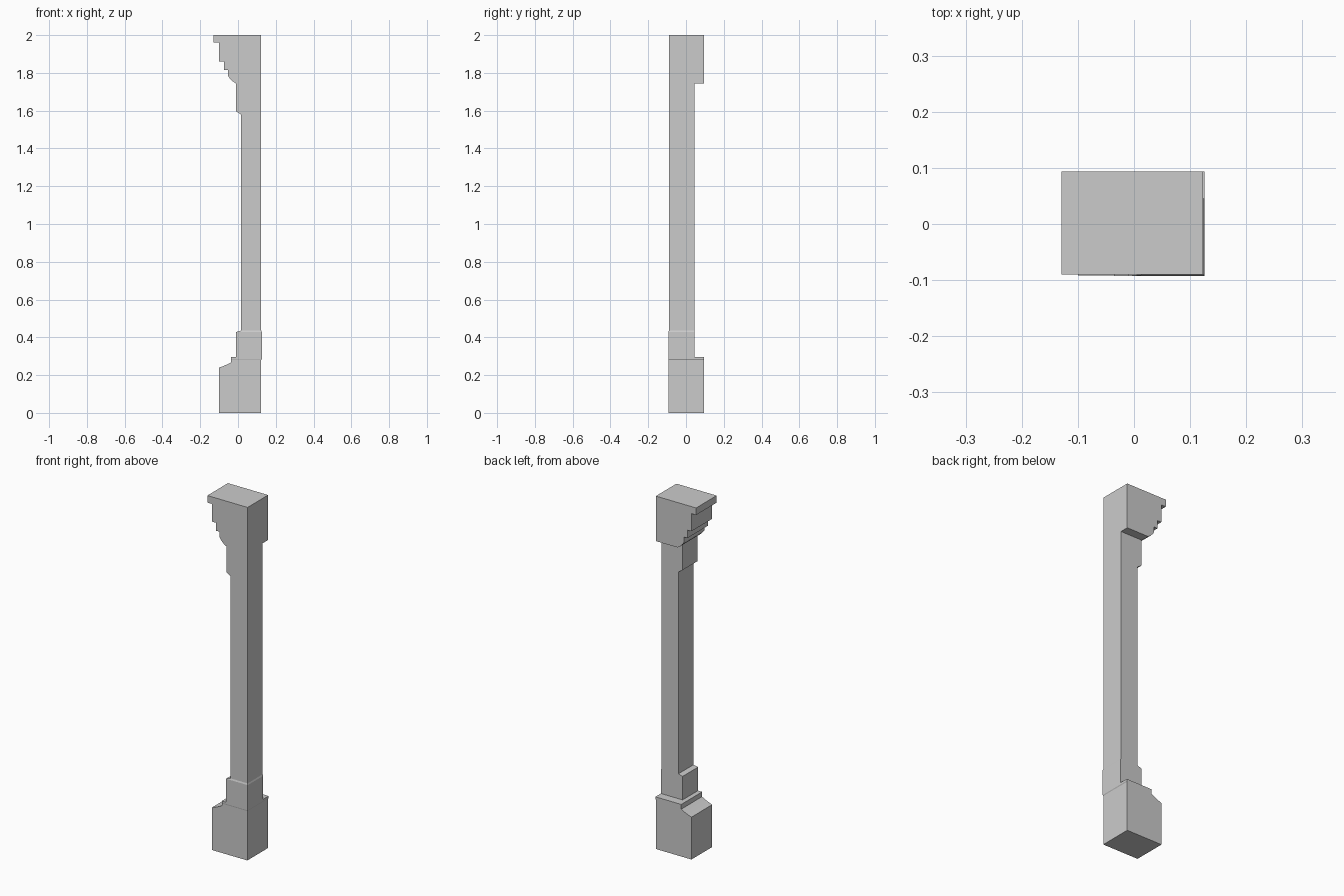
import bpy, bmesh

if "Cube" in bpy.data.objects:
    bpy.data.objects.remove(bpy.data.objects["Cube"])


def loft(name, rings, cap_bottom=False, cap_top=False):
    """Stack rectangular sections (z, left, right, front, back) into one shell."""
    bm = bmesh.new()
    loops = []
    for z, x0, x1, y0, y1 in rings:
        loops.append([bm.verts.new(p) for p in
                      ((x0, y0, z), (x1, y0, z), (x1, y1, z), (x0, y1, z))])
    for a, b in zip(loops, loops[1:]):
        for i in range(4):
            j = (i + 1) % 4
            bm.faces.new((a[i], a[j], b[j], b[i]))
    if cap_bottom:
        bm.faces.new(loops[0][::-1])
    if cap_top:
        bm.faces.new(loops[-1])
    # Ledges that are flush on a side leave empty faces there
    empty = [f for f in bm.faces if f.calc_area() < 1e-7]
    bmesh.ops.delete(bm, geom=empty, context='FACES')
    bmesh.ops.remove_doubles(bm, verts=bm.verts, dist=1e-5)
    mesh = bpy.data.meshes.new(name)
    bm.to_mesh(mesh)
    bm.free()
    obj = bpy.data.objects.new(name, mesh)
    bpy.context.collection.objects.link(obj)
    return obj


RIGHT, FRONT = 0.123, -0.090     # flush faces of the shaft and capital
DEEP, SHALLOW = 0.094, 0.045     # back of the end blocks / of the shaft
B_RIGHT, B_FRONT = 0.126, -0.093  # slightly prouder pedestal collar

# Pedestal: plinth, cove, fillet and collar
plinth = [(z, x, RIGHT, -0.092, DEEP) for z, x in (
    (0, -0.10), (0.24, -0.10), (0.247, -0.08), (0.257, -0.057),
    (0.268, -0.036), (0.28, -0.036))]
collar = [
    (0.285, -0.036, B_RIGHT, B_FRONT, DEEP),
    (0.295, -0.036, B_RIGHT, B_FRONT, DEEP),
    (0.295, -0.01, B_RIGHT, B_FRONT, SHALLOW),
    (0.428, -0.01, B_RIGHT, B_FRONT, SHALLOW),
    (0.436, 0.016, RIGHT, FRONT, SHALLOW)]
loft("pedestal", plinth + collar, cap_bottom=True)

# Plain shaft
loft("shaft", [(z, 0.016, RIGHT, FRONT, SHALLOW) for z in (0.436, 1.58)])

# Capital: necking, curved bracket, stepped mouldings and top slab
necking = [(z, x, RIGHT, FRONT, SHALLOW) for z, x in (
    (1.58, 0.016), (1.597, -0.01), (1.745, -0.01))]
mouldings = [(z, x, RIGHT, FRONT, DEEP) for z, x in (
    (1.745, -0.012), (1.755, -0.028), (1.77, -0.043), (1.785, -0.053),
    (1.815, -0.053), (1.815, -0.075), (1.86, -0.075), (1.86, -0.10),
    (1.96, -0.10), (1.96, -0.129), (2.0, -0.129))]
loft("capital", necking + mouldings, cap_top=True)
